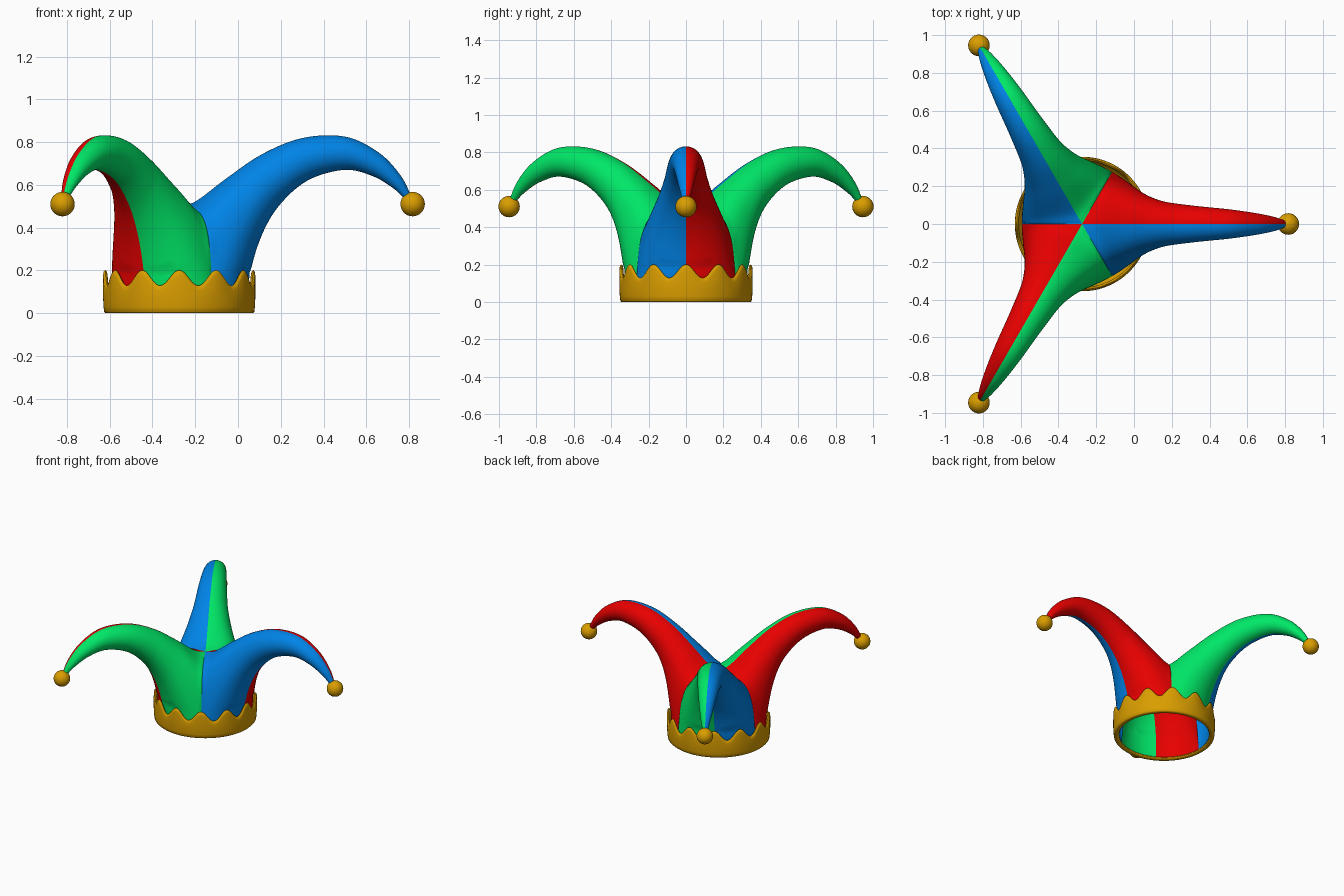
import bpy, bmesh, math
from mathutils import Vector, Matrix

if "Cube" in bpy.data.objects:
    bpy.data.objects.remove(bpy.data.objects["Cube"])

CX = -0.275                      # hat axis position on x
R = 0.316                        # hat wall radius at the brim


def material(name, rgb):
    m = bpy.data.materials.new(name)
    m.diffuse_color = (*rgb, 1)
    m.use_nodes = True
    m.node_tree.nodes["Principled BSDF"].inputs["Base Color"].default_value = m.diffuse_color
    return m


RED = material("red cloth", (0.8, 0.0, 0.0))
GREEN = material("green cloth", (0.0, 0.8, 0.135))
BLUE = material("blue cloth", (0.0, 0.23, 0.8))
GOLD = material("gold", (0.7, 0.34, 0.0))


def spline(pts, s):
    """Catmull-Rom through pts (tuples), s in 0..1."""
    n = len(pts) - 1
    i = min(int(s * n), n - 1)
    f = s * n - i
    p1, p2 = Vector(pts[i]), Vector(pts[i + 1])
    p0 = Vector(pts[i - 1]) if i > 0 else 2 * p1 - p2
    p3 = Vector(pts[i + 2]) if i + 2 <= n else 2 * p2 - p1
    return 0.5 * (2 * p1 + (p2 - p0) * f + (2 * p0 - 5 * p1 + 4 * p2 - p3) * f ** 2
                  + (3 * p1 - p0 - 3 * p2 + p3) * f ** 3)


def finish(bm, name, mats, angle=45):
    bmesh.ops.recalc_face_normals(bm, faces=bm.faces)
    me = bpy.data.meshes.new(name)
    bm.to_mesh(me)
    bm.free()
    ob = bpy.data.objects.new(name, me)
    bpy.context.collection.objects.link(ob)
    for m in mats:
        me.materials.append(m)
    bpy.ops.object.select_all(action='DESELECT')
    ob.select_set(True)
    bpy.context.view_layer.objects.active = ob
    bpy.ops.object.shade_smooth_by_angle(angle=math.radians(angle))
    return ob


# Horn stations: underside r, z, top r, z, half width, share of the base shape
STATIONS = [
    (0.316, 0.008, 0.00, 0.50, 0.25, 1.0),
    (0.328, 0.17, 0.08, 0.525, 0.21, 0.5),
    (0.38, 0.35, 0.22, 0.63, 0.158, 0.13),
    (0.465, 0.50, 0.39, 0.745, 0.12, 0.0),
    (0.60, 0.62, 0.58, 0.82, 0.097, 0.0),
    (0.77, 0.67, 0.78, 0.825, 0.078, 0.0),
    (0.90, 0.643, 0.935, 0.75, 0.058, 0.0),
    (1.00, 0.585, 1.035, 0.645, 0.037, 0.0),
    (1.065, 0.525, 1.09, 0.54, 0.016, 0.0),
]
# Valley seam between two horns (r, z), from brim to crown centre
SEAM = [(0.316, 0.008), (0.302, 0.17), (0.283, 0.32), (0.237, 0.43), (0.15, 0.485), (0, 0.50)]
C60, S60 = 0.5, math.sqrt(3) / 2
CORNER = 0.45


def base_point(t):
    if t <= CORNER:
        a = math.radians(60) * t / CORNER
        return Vector((R * math.cos(a), R * math.sin(a), 0.008))
    r, z = spline(SEAM, (t - CORNER) / (1 - CORNER))
    return Vector((r * C60, r * S60, z))


def horn_point(s, t):
    ur, uz, tr, tz, w, b = spline(STATIONS, s)
    b = max(b, 0)
    under, top = Vector((ur, 0, uz)), Vector((tr, 0, tz))
    base_dev = base_point(t) - base_point(0).lerp(base_point(1), t)
    a = math.pi * t
    oval = (under + top) / 2 + (under - top) / 2 * math.cos(a) + Vector((0, w * math.sin(a), 0))
    p = (under.lerp(top, t) + base_dev) * b + oval * (1 - b)
    p.y = max(0, min(p.y, p.x * S60 / C60))      # stay inside the wedge
    if p.z < 0.2:                                # stay inside the band
        r = math.hypot(p.x, p.y)
        if r > 0.33:
            p.x, p.y = p.x * 0.33 / r, p.y * 0.33 / r
    return p


# Hat: six half horns, each coloured by its 60 degree sector
NS, NT = 64, 40
bm = bmesh.new()
for k in range(3):
    rot = Matrix.Translation((CX, 0, 0)) @ Matrix.Rotation(math.radians(120 * k), 4, 'Z')
    for side in (1, -1):
        colour = (2 * k + (0 if side == 1 else -1)) % 3
        grid = []
        for i in range(NS + 1):
            row = []
            for j in range(NT + 1):
                p = horn_point(i / NS, j / NT)
                p.y *= side
                row.append(bm.verts.new(rot @ p))
            grid.append(row)
        for i in range(NS):
            for j in range(NT):
                f = bm.faces.new((grid[i][j], grid[i + 1][j], grid[i + 1][j + 1], grid[i][j + 1]))
                f.material_index = colour
bmesh.ops.remove_doubles(bm, verts=bm.verts, dist=0.0004)
finish(bm, "hat_cloth", [RED, GREEN, BLUE], 60)

# Gold band with twelve rounded points
bm = bmesh.new()
N = 240
rings = []
for i in range(N):
    a = 2 * math.pi * i / N
    h = 0.165 + 0.036 * math.cos(12 * a)
    prof = [(0.314, 0.012), (0.320, 0.002), (0.330, 0), (0.345, 0), (0.351, 0.006), (0.354, 0.03),
            (0.356, 0.07), (0.356, h - 0.025), (0.353, h - 0.007), (0.346, h),
            (0.339, h - 0.006), (0.335, h - 0.022), (0.334, 0.03)]
    rings.append([bm.verts.new((CX + r * math.cos(a), r * math.sin(a), z)) for r, z in prof])
for i in range(N):
    p, q = rings[i], rings[(i + 1) % N]
    for j in range(len(p)):
        j2 = (j + 1) % len(p)
        bm.faces.new((p[j], q[j], q[j2], p[j2]))
finish(bm, "gold_band", [GOLD], 60)

# Bells on the horn tips
for k in range(3):
    a = math.radians(120 * k)
    bm = bmesh.new()
    bmesh.ops.create_uvsphere(bm, u_segments=40, v_segments=24, radius=0.057, matrix=Matrix.Translation(
        (CX + 1.092 * math.cos(a), 1.092 * math.sin(a), 0.51)))
    finish(bm, f"bell_{k + 1}", [GOLD])
